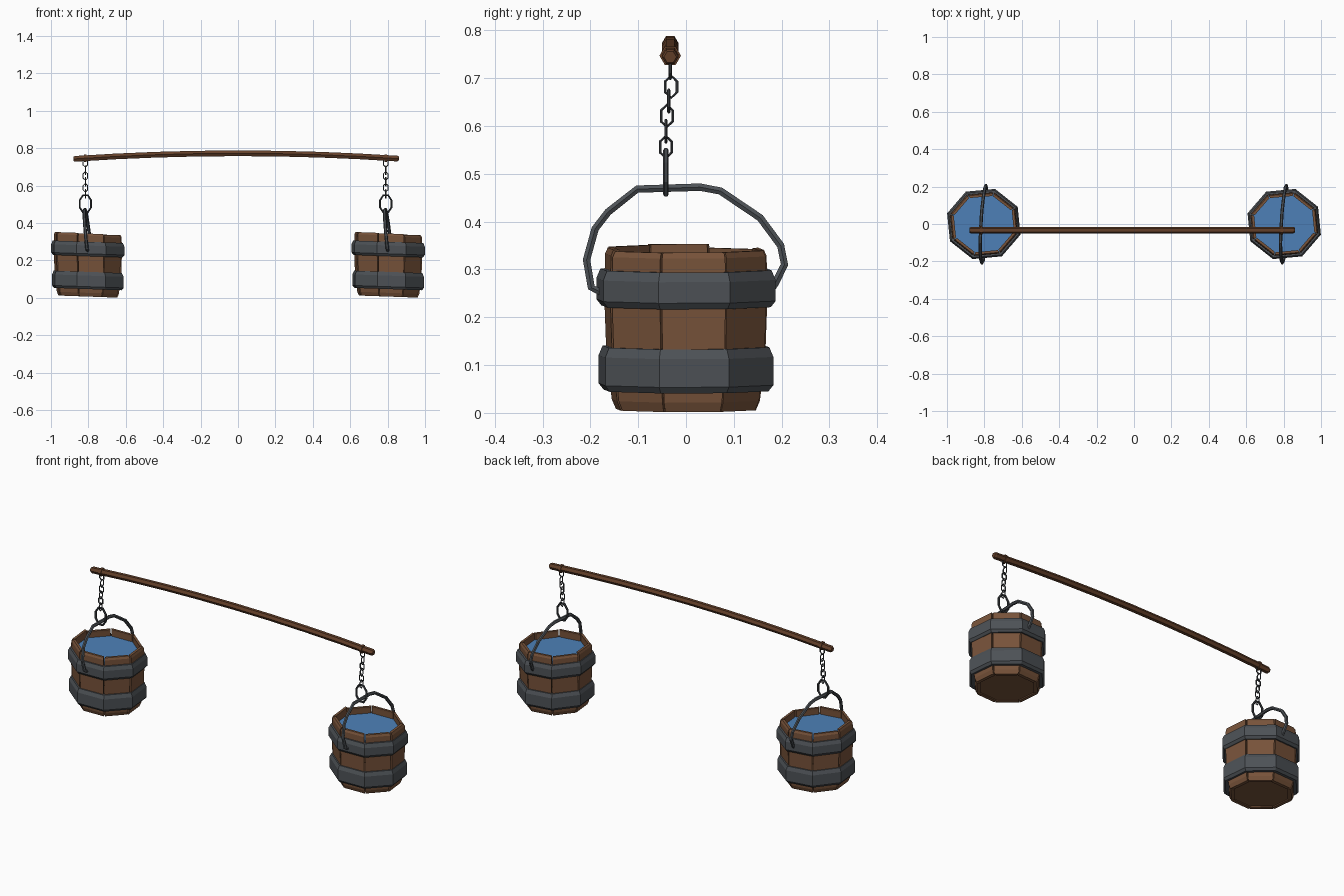
import bpy, bmesh, math, random
from mathutils import Vector

if "Cube" in bpy.data.objects:
    bpy.data.objects.remove(bpy.data.objects["Cube"])

random.seed(4)


def material(name, rgb):
    m = bpy.data.materials.new(name)
    m.diffuse_color = (*rgb, 1)
    m.use_nodes = True
    m.node_tree.nodes["Principled BSDF"].inputs["Base Color"].default_value = m.diffuse_color
    return m


WOOD = material("stave wood", (0.19, 0.088, 0.043))
POLE = material("pole wood", (0.125, 0.05, 0.022))
IRON = material("dark iron", (0.075, 0.084, 0.094))
CHAIN = material("chain iron", (0.05, 0.056, 0.063))
WATER = material("water blue", (0.075, 0.22, 0.48))


def finish(name, bm, mat):
    bmesh.ops.recalc_face_normals(bm, faces=bm.faces)
    me = bpy.data.meshes.new(name)
    bm.to_mesh(me)
    bm.free()
    me.materials.append(mat)
    ob = bpy.data.objects.new(name, me)
    bpy.context.collection.objects.link(ob)
    return ob


def bridge(bm, rings, closed):
    """Skin a list of equal vertex rings; cap the ends if open."""
    n = len(rings[0])
    pairs = list(zip(rings, rings[1:]))
    if closed:
        pairs.append((rings[-1], rings[0]))
    for a, b in pairs:
        for i in range(n):
            j = (i + 1) % n
            bm.faces.new((a[i], a[j], b[j], b[i]))
    if not closed:
        bm.faces.new(rings[0])
        bm.faces.new(rings[-1])


def tube(name, path, radii, normal, sides, mat, closed=False):
    """Sweep a polygon along a planar path whose plane has the given normal."""
    bm = bmesh.new()
    pts = [Vector(p) for p in path]
    n = Vector(normal).normalized()
    rings = []
    for k, p in enumerate(pts):
        a = pts[k - 1] if closed or k else p
        b = pts[(k + 1) % len(pts)] if closed or k < len(pts) - 1 else p
        side = (b - a).normalized().cross(n)
        r = radii[k] if isinstance(radii, list) else radii
        rings.append([bm.verts.new(p + r * (math.cos(t) * n + math.sin(t) * side))
                      for t in (math.tau * i / sides for i in range(sides))])
    bridge(bm, rings, closed)
    return finish(name, bm, mat)


def link(name, centre, half_w, half_h, wire, faces_front, mat, count=6):
    pts = []
    for i in range(count):
        t = math.tau * (i + 0.5) / count
        w, h = half_w * math.cos(t), half_h * math.sin(t)
        off = Vector((w, 0, h)) if faces_front else Vector((0, w, h))
        pts.append(Vector(centre) + off)
    tube(name, pts, wire, (0, 1, 0) if faces_front else (1, 0, 0), 6, mat, True)


CORNER = [math.radians(28 + 45 * i) for i in range(8)]


def place(cx, r, a, z):
    """Point on a slightly tilted bucket around x = cx."""
    x, y = 1.02 * r * math.cos(a), 0.975 * r * math.sin(a)
    return (cx + x, y, z + 0.007 - 0.035 * x)


def lathe(name, cx, profile, mat):
    bm = bmesh.new()
    rings = [[bm.verts.new(place(cx, r, a, z)) for r, z in profile] for a in CORNER]
    bridge(bm, rings, True)
    return finish(name, bm, mat)


def disc(name, cx, r, z0, z1, mat):
    bm = bmesh.new()
    bridge(bm, [[bm.verts.new(place(cx, r, a, z)) for a in CORNER] for z in (z0, z1)], False)
    return finish(name, bm, mat)


# uneven stave sizes, shared by both buckets
STAVES = [(random.uniform(-0.005, 0.004), random.uniform(-0.003, 0.003)) for _ in range(8)]


def bucket(side, cx):
    # eight bulging staves with narrow gaps
    for i, (dz, dr) in enumerate(STAVES):
        a0 = CORNER[i] + math.radians(0.9)
        a1 = CORNER[i] + math.radians(44.1)
        bm = bmesh.new()
        rings = []
        for r, z in ((0.158, 0.0), (0.167, 0.02), (0.179, 0.11),
                     (0.184, 0.24), (0.182, 0.325 + dz), (0.176, 0.337 + dz)):
            inner = r - (0.019 if z < 0.33 else 0.014)
            rings.append([bm.verts.new(place(cx, q + dr, a, z))
                          for q, a in ((r, a0), (r, a1), (inner, a1), (inner, a0))])
        bridge(bm, rings, False)
        finish(f"{side}_stave_{i + 1}", bm, WOOD)
    # base board and water
    disc(f"{side}_bucket_base", cx, 0.158, 0.008, 0.03, WOOD)
    disc(f"{side}_water", cx, 0.169, 0.29, 0.297, WATER)
    # two iron hoops
    for label, z0, z1, r in (("lower", 0.04, 0.132, 0.196), ("upper", 0.216, 0.293, 0.201)):
        lathe(f"{side}_{label}_hoop", cx,
              [(0.168, z0), (r - 0.011, z0), (r, z0 + 0.013), (r, z1 - 0.02),
               (r - 0.009, z1), (0.168, z1)], IRON)
    # bail handle, leaning a little
    arc = [(-0.172, 0.25), (-0.198, 0.262), (-0.208, 0.32), (-0.19, 0.385), (-0.163, 0.42),
           (-0.102, 0.468), (0.03, 0.472), (0.072, 0.464), (0.155, 0.408), (0.198, 0.35),
           (0.206, 0.31), (0.186, 0.27), (0.172, 0.25)]
    tube(f"{side}_handle",
         [(cx + 0.005 + 0.05 * y - 0.1 * (z - 0.27), y, z) for y, z in arc],
         0.009, (1, 0, 0), 6, IRON)
    # chain of alternating links ending in a large ring
    hx = cx - 0.013
    drop = [(-0.033, 0.722), (-0.031, 0.682), (-0.036, 0.652), (-0.040, 0.621),
            (-0.042, 0.589), (-0.042, 0.556)]
    for i, (y, z) in enumerate(drop):
        link(f"{side}_chain_link_{i + 1}", (hx, y, z), 0.014, 0.023, 0.0033,
             i % 2 == 0, CHAIN)
    link(f"{side}_hook_ring", (hx, -0.042, 0.503), 0.033, 0.05, 0.0058, True, CHAIN, 8)
    # collar holding the chain on the pole
    tube(f"{side}_pole_collar", [(hx - 0.007, -0.033, 0.747), (hx + 0.007, -0.033, 0.747)],
         0.0225, (0, 1, 0), 6, POLE)


bucket("left", -0.803)
bucket("right", 0.803)

# arched carrying pole
xs = [-0.88, -0.872, -0.66, -0.44, -0.22, 0, 0.22, 0.44, 0.65, 0.852, 0.86]
tube("carrying_pole", [(x, -0.033, 0.773 - 0.039 * x * x) for x in xs],
     [0.013] + [0.0175] * 9 + [0.013], (0, 1, 0), 6, POLE)
